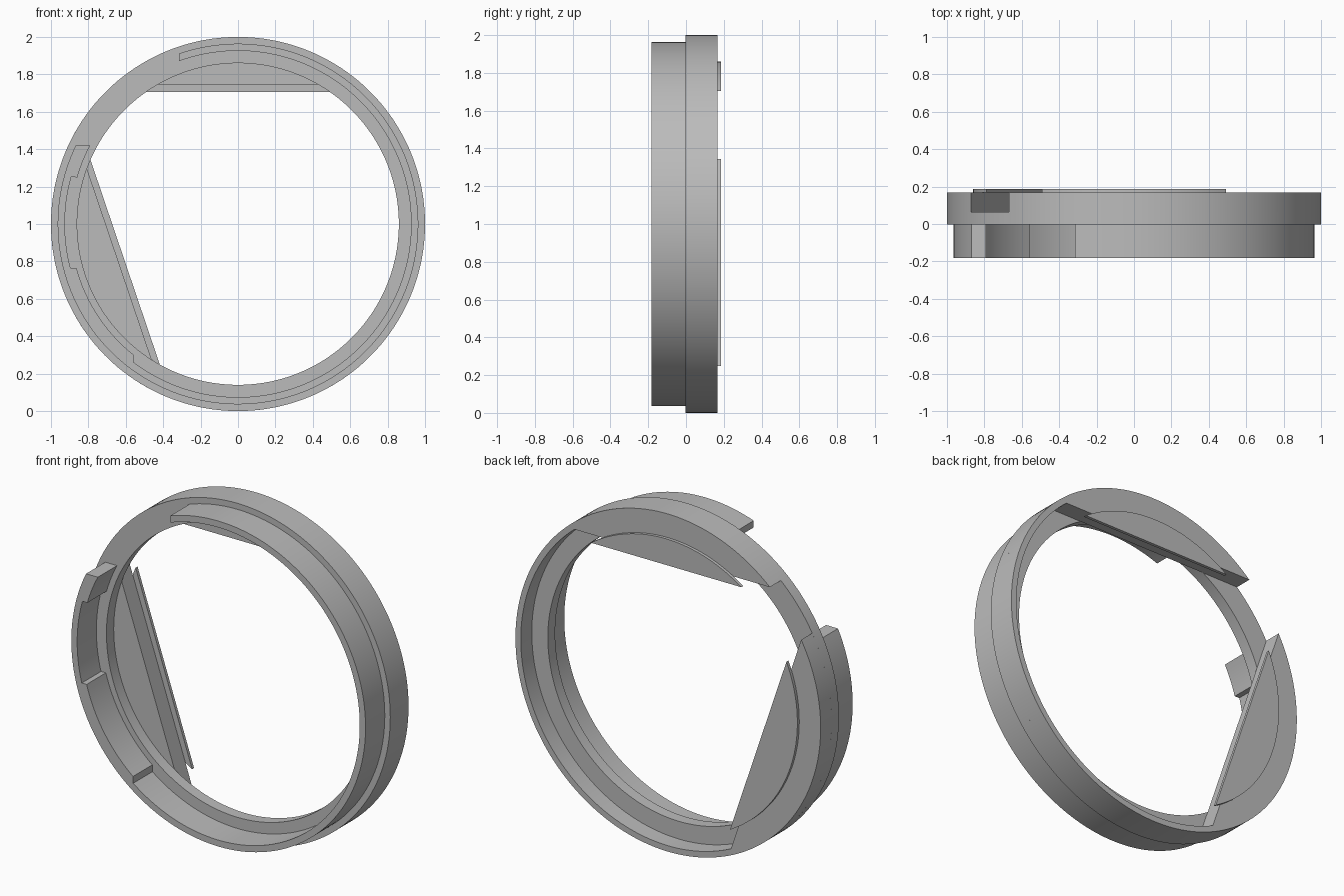
import bpy, bmesh
from math import radians, cos, sin, acos, degrees, pi

cube = bpy.data.objects.get("Cube")
if cube:
    bpy.data.objects.remove(cube, do_unlink=True)

grey = bpy.data.materials.new("plain_grey")
grey.use_nodes = True
grey.diffuse_color = (0.5, 0.5, 0.5, 1)
grey.node_tree.nodes["Principled BSDF"].inputs["Base Color"].default_value = (0.5, 0.5, 0.5, 1)

CENTRE_Z = 1.0
HOLE, RIM_IN, OUTER = 0.86, 0.965, 1.0
WALL_THICK, WALL_IN, WALL_OUT = 0.895, 0.926, 0.964
FRONT, SHOULDER, FLOOR, BACK, TAB_BACK = -0.183, -0.003, 0.065, 0.168, 0.186


def arc(r, a0, a1):
    """Points along an arc, angles in degrees from +x towards +z."""
    n = max(1, round(abs(a1 - a0) / 2))
    angles = [radians(a0 + (a1 - a0) * i / n) for i in range(n + 1)]
    return [(r * cos(a), r * sin(a)) for a in angles]


def finish(name, bm):
    bmesh.ops.recalc_face_normals(bm, faces=bm.faces)
    mesh = bpy.data.meshes.new(name)
    bm.to_mesh(mesh)
    bm.free()
    mesh.materials.append(grey)
    obj = bpy.data.objects.new(name, mesh)
    bpy.context.collection.objects.link(obj)
    bpy.ops.object.select_all(action='DESELECT')
    obj.select_set(True)
    bpy.context.view_layer.objects.active = obj
    bpy.ops.object.shade_smooth_by_angle(angle=radians(30))
    return obj


def slab(name, outline, y0, y1):
    """Extrude an x-z outline from y0 to y1."""
    bm = bmesh.new()
    face = bm.faces.new([bm.verts.new((x, y0, z + CENTRE_Z)) for x, z in outline])
    new = bmesh.ops.extrude_face_region(bm, geom=[face])["geom"]
    bmesh.ops.translate(bm, vec=(0, y1 - y0, 0),
                        verts=[v for v in new if isinstance(v, bmesh.types.BMVert)])
    return finish(name, bm)


def lathe(name, profile, steps=180):
    """Turn a closed (radius, y) profile around the y axis."""
    bm = bmesh.new()
    rings = [[bm.verts.new((r * cos(2 * pi * i / steps), y, CENTRE_Z + r * sin(2 * pi * i / steps)))
              for r, y in profile] for i in range(steps)]
    for i in range(steps):
        a, b = rings[i], rings[(i + 1) % steps]
        for j in range(len(profile)):
            k = (j + 1) % len(profile)
            bm.faces.new((a[j], a[k], b[k], b[j]))
    return finish(name, bm)


def half_angle(distance, r):
    return degrees(acos(distance / r))


# Flange: full ring carrying everything
lathe("flange_ring", [(HOLE, SHOULDER), (OUTER, SHOULDER), (OUTER, FLOOR), (HOLE, FLOOR)])

# Front wall: open collar with thicker stretches on its right side
collar = arc(WALL_OUT, 109.1, -205.8)
collar += arc(WALL_THICK, -208, -196.2)
collar += arc(WALL_IN, -195.7, -165.3)
collar += arc(WALL_THICK, -164.8, -128.7)
collar += arc(WALL_IN, -127.1, 109.9)
slab("front_collar", collar, FRONT, SHOULDER)

# Back rim: narrow wall joined to two solid chord plates, open between them
TOP, SIDE = 90, -161.3
TOP_CHORD, SIDE_CHORD = 0.745, 0.67
rim = arc(OUTER, TOP + half_angle(TOP_CHORD, OUTER), SIDE - half_angle(SIDE_CHORD, OUTER))
rim += arc(RIM_IN, SIDE + half_angle(SIDE_CHORD, RIM_IN), TOP - half_angle(TOP_CHORD, RIM_IN))
slab("back_rim", rim, FLOOR, BACK)

# Thin raised segments on the chord plates
for name, middle, chord in (("top_tab", TOP, 0.705), ("side_tab", SIDE, 0.637)):
    spread = half_angle(chord, HOLE)
    slab(name, arc(HOLE, middle - spread, middle + spread), BACK, TAB_BACK)
